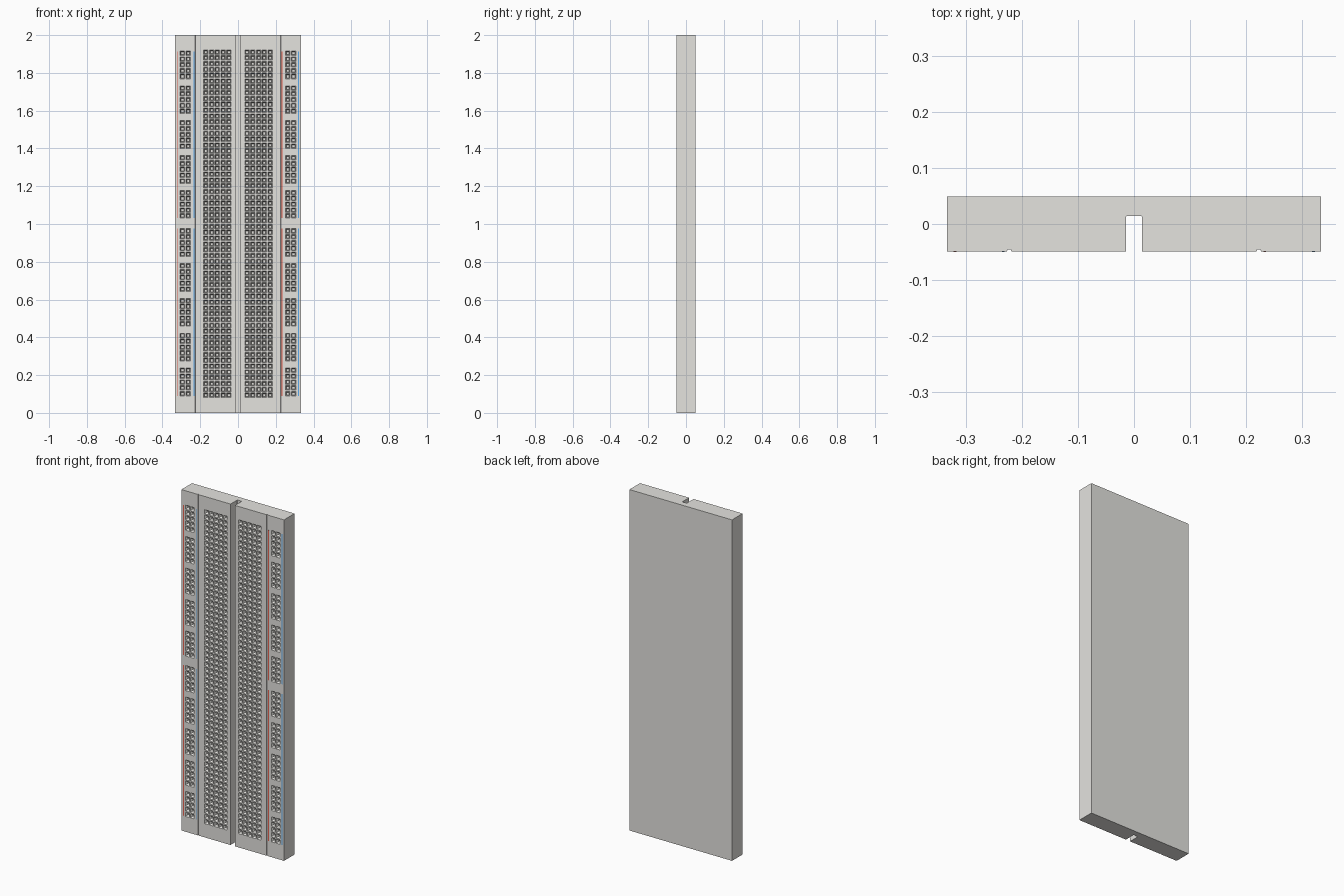
import bpy, bmesh

if "Cube" in bpy.data.objects:
    bpy.data.objects.remove(bpy.data.objects["Cube"])

FRONT, BACK, H = -0.049, 0.049, 2.0
PITCH = 0.0308


def finish(name, bm):
    bmesh.ops.recalc_face_normals(bm, faces=bm.faces[:])
    me = bpy.data.meshes.new(name)
    bm.to_mesh(me)
    bm.free()
    ob = bpy.data.objects.new(name, me)
    bpy.context.collection.objects.link(ob)
    return ob


def material(name, rgb):
    m = bpy.data.materials.new(name)
    m.diffuse_color = (*rgb, 1)
    m.use_nodes = True
    m.node_tree.nodes["Principled BSDF"].inputs["Base Color"].default_value = m.diffuse_color
    return m


# Board body: cross-section with centre trench and two narrow seams
half = [(0.0145, 0.0125), (0.0145, FRONT), (0.2185, FRONT), (0.2195, -0.0455),
        (0.2255, -0.0455), (0.2265, FRONT), (0.333, FRONT), (0.333, BACK)]
half.insert(0, (0.0125, 0.0145))
profile = half + [(-x, y) for x, y in reversed(half)]
bm = bmesh.new()
face = bm.faces.new([bm.verts.new((x, y, 0)) for x, y in profile])
ext = bmesh.ops.extrude_face_region(bm, geom=[face])
bmesh.ops.translate(bm, vec=(0, 0, H),
                    verts=[v for v in ext["geom"] if isinstance(v, bmesh.types.BMVert)])
body = finish("board_body", bm)
body.data.materials.append(material("board_grey", (0.78, 0.77, 0.74)))


# Contact hole cutter: square funnel leading into a straight socket
def add_hole(bm, cx, cz):
    rings = []
    for y, r in ((FRONT - 0.003, 0.0139), (FRONT + 0.008, 0.007), (FRONT + 0.03, 0.007)):
        rings.append([bm.verts.new((cx + sx * r, y, cz + sz * r))
                      for sx, sz in ((-1, -1), (1, -1), (1, 1), (-1, 1))])
    bm.faces.new(rings[0])
    bm.faces.new(rings[-1][::-1])
    for a, b in zip(rings, rings[1:]):
        for i in range(4):
            j = (i + 1) % 4
            bm.faces.new((a[i], b[i], b[j], a[j]))


bm = bmesh.new()
for side in (-1, 1):
    # Terminal holes: five columns of sixty
    for col in range(5):
        for row in range(60):
            add_hole(bm, side * (0.048 + col * 0.0305), 1.0015 + (row - 29.5) * PITCH)
    # Power rail holes: ten groups of two by five
    for x in (0.263, 0.294):
        for top in (1.904, 0.963):
            for group in range(5):
                for row in range(5):
                    add_hole(bm, side * x, top - group * 0.1845 - row * PITCH)
cutter = finish("hole_cutter", bm)
cutter.hide_render = True

mod = body.modifiers.new("holes", 'BOOLEAN')
mod.operation = 'DIFFERENCE'
mod.solver = 'EXACT'
mod.object = cutter
bpy.context.view_layer.objects.active = body
bpy.ops.object.modifier_apply(modifier=mod.name)
bpy.data.objects.remove(cutter)

# Printed polarity stripes, just proud of the front face
red = material("stripe_red", (0.8, 0.12, 0.08))
blue = material("stripe_blue", (0.1, 0.4, 0.85))
for name, x, mat in (("left_red_stripe", -0.319, red), ("left_blue_stripe", -0.233, blue),
                     ("right_red_stripe", 0.233, red), ("right_blue_stripe", 0.320, blue)):
    bm = bmesh.new()
    for z0, z1 in ((0.09, 0.975), (1.033, 1.913)):
        new = bmesh.ops.create_cube(bm, size=1)["verts"]
        bmesh.ops.scale(bm, vec=(0.005, 0.001, z1 - z0), verts=new)
        bmesh.ops.translate(bm, vec=(x, FRONT, (z0 + z1) / 2), verts=new)
    finish(name, bm).data.materials.append(mat)
